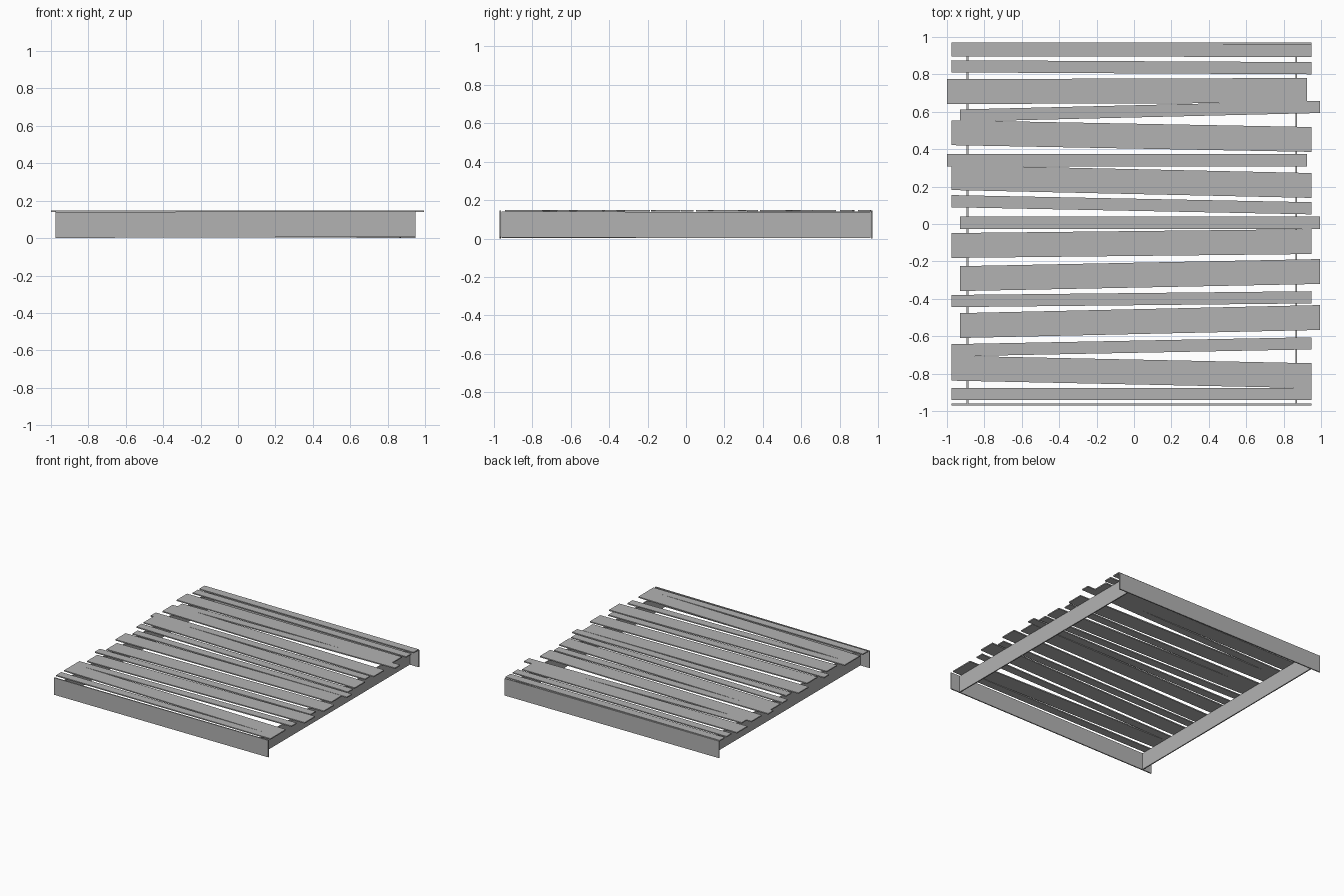
import bpy
import bmesh
from mathutils import Vector

cube = bpy.data.objects.get("Cube")
if cube:
    bpy.data.objects.remove(cube, do_unlink=True)

grey = bpy.data.materials.new("weathered grey")
grey.use_nodes = True
colour = (0.45, 0.45, 0.45, 1)
grey.diffuse_color = colour
grey.node_tree.nodes["Principled BSDF"].inputs["Base Color"].default_value = colour


def board(name, start, end, width, height):
    """Straight board between two end centres, with ends cut square to the axes."""
    start, end = Vector(start), Vector(end)
    run = end - start
    along_x = abs(run.x) > abs(run.y)
    across = Vector((0, 1, 0)) if along_x else Vector((1, 0, 0))
    bm = bmesh.new()
    bmesh.ops.create_cube(bm, size=1)
    for v in bm.verts:
        a, b, c = v.co
        v.co = start + run * (a + 0.5) + across * b * width + Vector((0, 0, c * height))
    bmesh.ops.recalc_face_normals(bm, faces=bm.faces)
    mesh = bpy.data.meshes.new(name)
    bm.to_mesh(mesh)
    bm.free()
    mesh.materials.append(grey)
    obj = bpy.data.objects.new(name, mesh)
    bpy.context.collection.objects.link(obj)
    return obj


LEFT, RIGHT = -0.975, 0.95
WIDE, NARROW = 0.133, 0.065
THICK = 0.009
DECK_Z = 0.144
SHIFT_LEFT, SHIFT_RIGHT = -0.025, 0.045

# Deck planks, back to front: width, sideways shift, y at the -x end, y at the +x end
planks = [
    (NARROW, 0, 0.928, 0.926),
    (NARROW, 0, 0.843, 0.833),
    (WIDE, SHIFT_LEFT, 0.708, 0.714),
    (NARROW, SHIFT_RIGHT, 0.58, 0.626),
    (WIDE, 0, 0.488, 0.452),
    (NARROW, SHIFT_LEFT, 0.341, 0.341),
    (WIDE, 0, 0.248, 0.206),
    (NARROW, 0, 0.122, 0.084),
    (NARROW, SHIFT_RIGHT, 0.007, 0.007),
    (WIDE, 0, -0.115, -0.094),
    (WIDE, SHIFT_RIGHT, -0.292, -0.254),
    (NARROW, 0, -0.412, -0.392),
    (WIDE, SHIFT_RIGHT, -0.543, -0.5),
    (NARROW, 0, -0.675, -0.638),
    (WIDE, 0, -0.771, -0.811),
    (NARROW, 0, -0.908, -0.908),
]
for i, (width, shift, y_a, y_b) in enumerate(planks):
    board(f"deck_plank_{i + 1}", (LEFT + shift, y_a, DECK_Z),
          (RIGHT + shift, y_b, DECK_Z), width, THICK)

# Front and back skirt boards, very slightly tilted in opposite directions
for name, y, tilt in (("front_board", -0.965, 0.003), ("back_board", 0.965, -0.003)):
    board(name, (LEFT, y, 0.073 - tilt), (RIGHT, y, 0.073 + tilt), THICK, 0.138)

# Side joists set in under the plank ends
for name, x, tilt in (("right_joist", -0.89, 0.002), ("left_joist", 0.867, -0.002)):
    board(name, (x, -0.96, 0.071 - tilt), (x, 0.96, 0.071 + tilt), THICK, 0.135)
